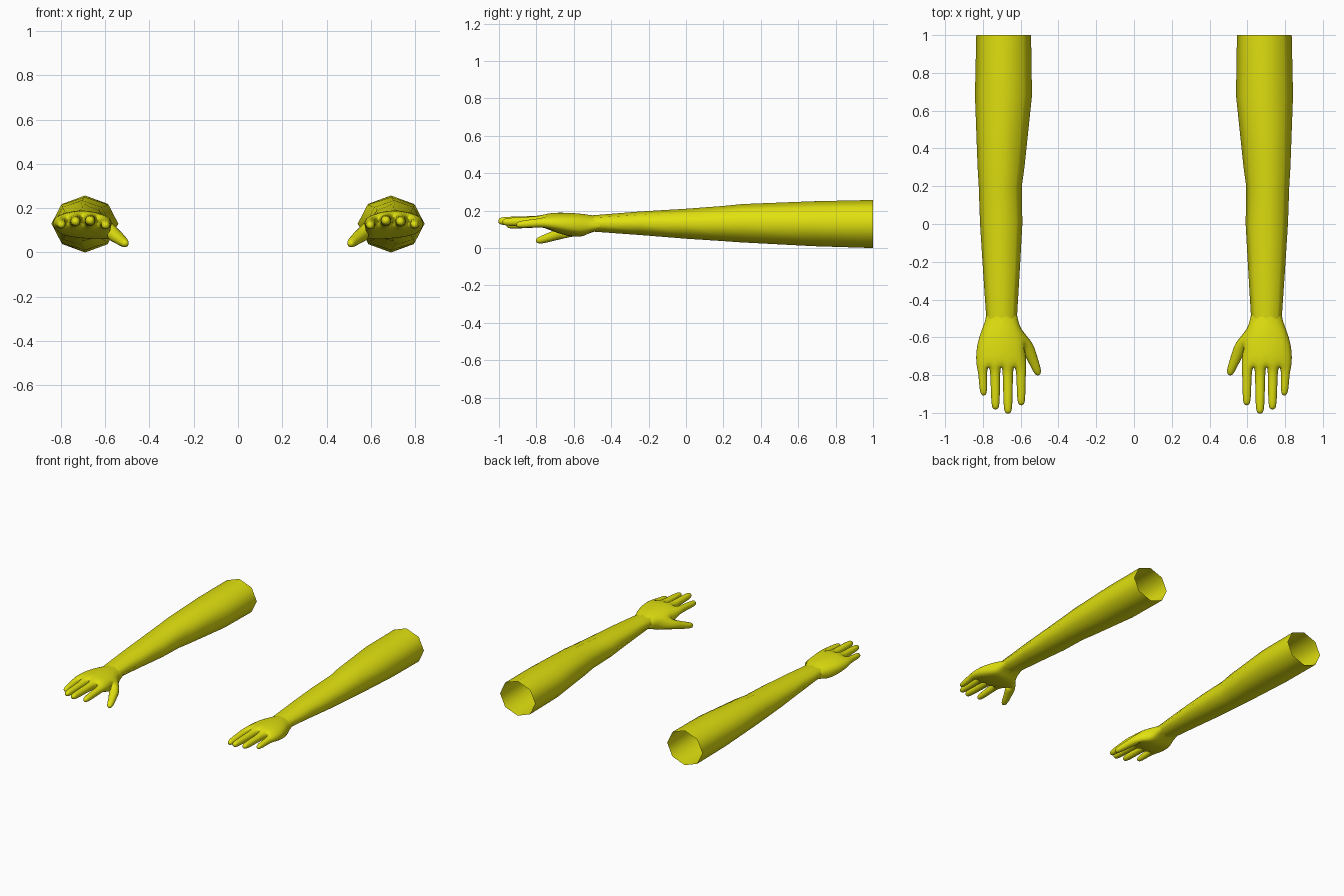
import bpy, bmesh, math
from mathutils import Vector

if "Cube" in bpy.data.objects:
    bpy.data.objects.remove(bpy.data.objects["Cube"])

yellow = bpy.data.materials.new("yellow")
yellow.diffuse_color = (0.75, 0.75, 0.005, 1)
yellow.use_nodes = True
yellow.node_tree.nodes["Principled BSDF"].inputs["Base Color"].default_value = yellow.diffuse_color


def finish(name, bm, subdiv=0):
    bmesh.ops.recalc_face_normals(bm, faces=bm.faces)
    for f in bm.faces:
        f.smooth = True
    me = bpy.data.meshes.new(name)
    bm.to_mesh(me)
    bm.free()
    me.materials.append(yellow)
    ob = bpy.data.objects.new(name, me)
    bpy.context.collection.objects.link(ob)
    if subdiv:
        m = ob.modifiers.new("smooth", 'SUBSURF')
        m.levels = m.render_levels = subdiv
    m = ob.modifiers.new("mirror", 'MIRROR')
    m.use_mirror_merge = False
    return ob


def bridge(bm, a, b):
    n = len(a)
    for i in range(n):
        bm.faces.new((a[i], a[(i + 1) % n], b[(i + 1) % n], b[i]))


# forearm: open eight-sided sleeve, sections are (y, x0, x1, z0, z1)
bm = bmesh.new()
prev = None
for y, x0, x1, z0, z1 in [(1, .545, .835, 0, .257), (.68, .54, .842, .01, .25),
                          (.3, .58, .828, .03, .235), (.2, .594, .822, .037, .225),
                          (0, .591, .815, .05, .21), (-.25, .605, .799, .07, .195),
                          (-.5, .62, .782, .088, .175)]:
    ring = []
    for k in range(8):
        a = k * math.pi / 4
        ring.append(bm.verts.new(((x0 + x1) / 2 + (x1 - x0) / 2 * math.cos(a), y,
                                  (z0 + z1) / 2 + (z1 - z0) / 2 * math.sin(a))))
    if prev:
        bridge(bm, prev, ring)
    prev = ring
finish("forearms", bm)

# palm: rings of five top and five bottom points, (y, x0, x1, bottom, top, thumb drop)
bm = bmesh.new()
rings = []
for y, x0, x1, z0, z1, drop in [(-.46, .622, .78, .095, .172, 0),
                                (-.52, .61, .79, .082, .18, .005),
                                (-.56, .595, .81, .07, .187, .025),
                                (-.66, .572, .84, .085, .193, .025),
                                (-.75, .566, .838, .102, .19, 0)]:
    top, bot = [], []
    for k in range(5):
        t = k / 2 - 1
        x = x0 + (x1 - x0) * k / 4
        top.append(bm.verts.new((x, y, z1 - .034 * t * t)))
        bot.append(bm.verts.new((x, y, z0 + .008 * t * t - drop * (1 - k / 4))))
    rings.append((top, bot))

THUMB = 2   # the thumb grows from the side face after this ring
for j in range(len(rings) - 1):
    (t0, b0), (t1, b1) = rings[j], rings[j + 1]
    for k in range(4):
        bm.faces.new((t0[k], t0[k + 1], t1[k + 1], t1[k]))
        bm.faces.new((b0[k], b1[k], b1[k + 1], b0[k + 1]))
    bm.faces.new((t0[4], b0[4], b1[4], t1[4]))
    if j != THUMB:
        bm.faces.new((t0[0], t1[0], b1[0], b0[0]))


def digit(base, sections, across, up):
    """Extrude a base quad through (centre, half width, half height) sections."""
    prev = base
    for c, w, h in sections:
        c = Vector(c)
        ring = [bm.verts.new(c + across * (w * i) + up * (h * j))
                for i, j in ((-1, 1), (1, 1), (1, -1), (-1, -1))]
        bridge(bm, prev, ring)
        prev = ring
    bm.faces.new(prev)


# fingers: (base x, tip x, tip y, tip z, half size), index to little
top, bot = rings[-1]
X, Z = Vector((1, 0, 0)), Vector((0, 0, 1))
for k, (xa, xb, yt, zt, r) in enumerate([(.598, .597, -.962, .122, .025),
                                         (.668, .667, -1.006, .144, .027),
                                         (.735, .733, -.984, .139, .026),
                                         (.803, .796, -.91, .124, .023)]):
    za = (top[k].co.z + top[k + 1].co.z + bot[k].co.z + bot[k + 1].co.z) / 4
    sec = []
    for y, s in [(-.785, 1.08), ((-.785 + yt) / 2, 1), (yt + .03, .9), (yt, .6)]:
        u = (y + .75) / (yt + .75)
        sec.append(((xa + (xb - xa) * u, y, za + (zt - za) * u), r * s, r * s))
    digit([top[k], top[k + 1], bot[k + 1], bot[k]], sec, X, Z)

# thumb
(t0, b0), (t1, b1) = rings[THUMB], rings[THUMB + 1]
d = Vector((-.40, -.87, -.22)).normalized()
across = d.cross(Z).normalized() * -1
if across.x < 0:
    across = -across
up = across.cross(d).normalized()
if up.z < 0:
    up = -up
digit([t0[0], t1[0], b1[0], b0[0]],
      [((.567, -.645, .086), .040, .036), ((.543, -.70, .068), .031, .029),
       ((.516, -.765, .046), .025, .024), ((.503, -.803, .036), .017, .016)],
      across, up)
finish("hands", bm, 2)
